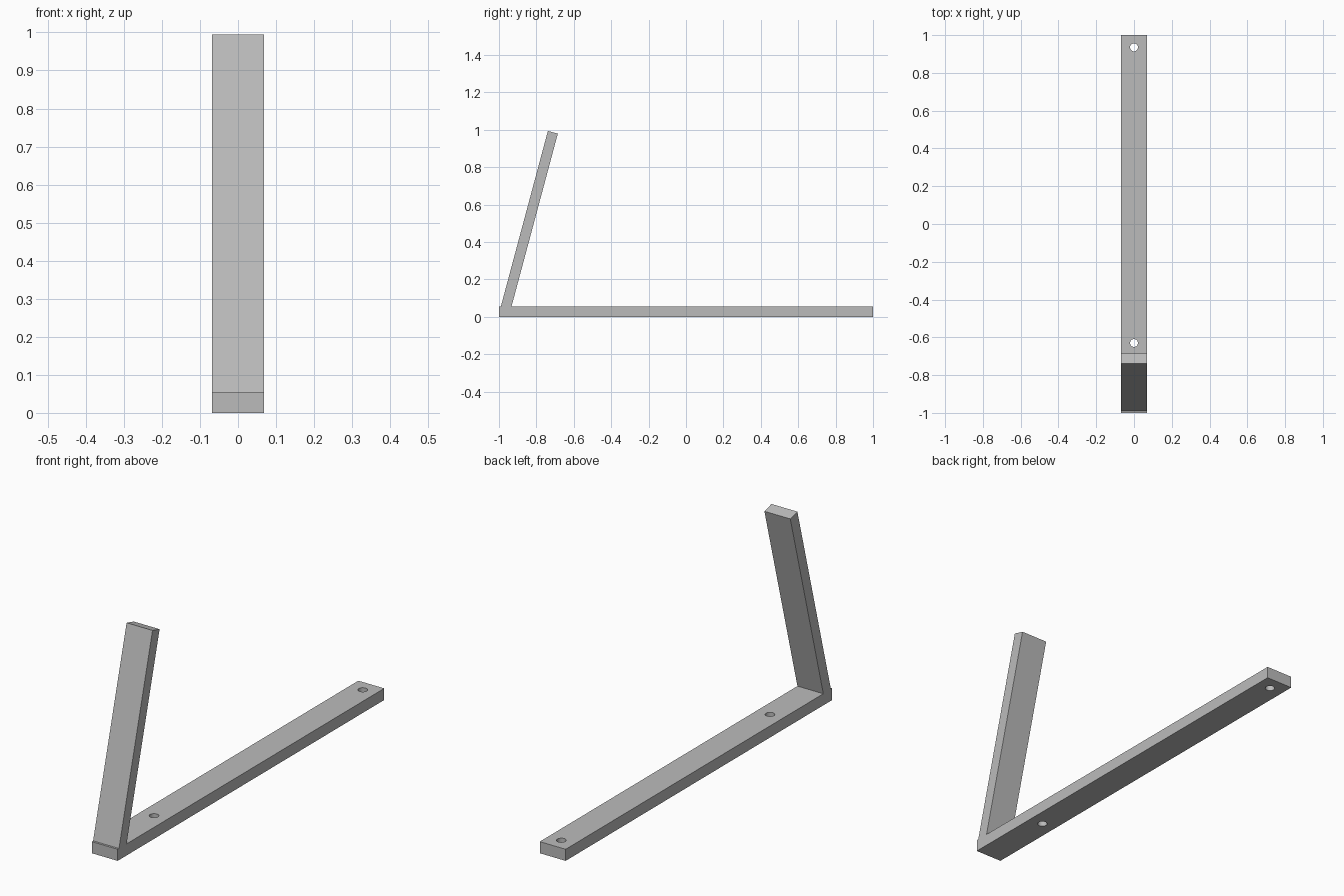
import bpy, bmesh, math
from mathutils import Vector

cube = bpy.data.objects.get("Cube")
if cube:
    bpy.data.objects.remove(cube, do_unlink=True)

WIDTH = 0.136
THICK = 0.055
LEAN = math.radians(15)
HEIGHT = 0.994
HOLE_RADIUS = 0.021
HOLE_POSITIONS = (-0.63, 0.935)

grey = bpy.data.materials.new("grey metal")
grey.use_nodes = True
colour = (0.5, 0.5, 0.5, 1)
grey.diffuse_color = colour
grey.node_tree.nodes["Principled BSDF"].inputs["Base Color"].default_value = colour


def add_object(name, bm):
    bmesh.ops.recalc_face_normals(bm, faces=bm.faces)
    mesh = bpy.data.meshes.new(name)
    bm.to_mesh(mesh)
    bm.free()
    mesh.materials.append(grey)
    obj = bpy.data.objects.new(name, mesh)
    bpy.context.collection.objects.link(obj)
    return obj


# Side profile (y, z): flat bar with a leaning arm at the front end
slope = math.tan(LEAN)
foot = -0.99
tip = Vector((foot + (HEIGHT - THICK) * slope, HEIGHT))
back_tip = tip + THICK * Vector((math.cos(LEAN), -math.sin(LEAN)))
profile = [(-1, 0), (1, 0), (1, THICK),
           (foot + THICK / math.cos(LEAN), THICK),
           back_tip, tip, (foot, THICK), (-1, THICK)]

bm = bmesh.new()
side = bm.faces.new([bm.verts.new((-WIDTH / 2, y, z)) for y, z in profile])
extruded = bmesh.ops.extrude_face_region(bm, geom=[side])["geom"]
bmesh.ops.translate(bm, vec=(WIDTH, 0, 0),
                    verts=[v for v in extruded if isinstance(v, bmesh.types.BMVert)])
# The extrusion leaves the starting face in place only when it is needed
if not any(all(v.co.x < 0 for v in f.verts) and len(f.verts) == len(profile) for f in bm.faces):
    bmesh.ops.holes_fill(bm, edges=[e for e in bm.edges if e.is_boundary])
bracket = add_object("angled_bracket", bm)

# Screw holes through the flat bar
bpy.context.view_layer.objects.active = bracket
for y in HOLE_POSITIONS:
    bm = bmesh.new()
    bmesh.ops.create_cone(bm, cap_ends=True, segments=32, radius1=HOLE_RADIUS,
                          radius2=HOLE_RADIUS, depth=THICK * 2)
    bmesh.ops.translate(bm, verts=bm.verts, vec=(0, y, THICK / 2))
    cutter = add_object("hole_cutter", bm)
    cutter.hide_render = True
    cut = bracket.modifiers.new("screw hole", 'BOOLEAN')
    cut.operation = 'DIFFERENCE'
    cut.solver = 'EXACT'
    cut.object = cutter
    bpy.ops.object.modifier_apply(modifier=cut.name)
    bpy.data.objects.remove(cutter, do_unlink=True)

# Smooth hole walls, sharp bar edges
bracket.select_set(True)
bpy.ops.object.shade_smooth_by_angle(angle=math.radians(30))
